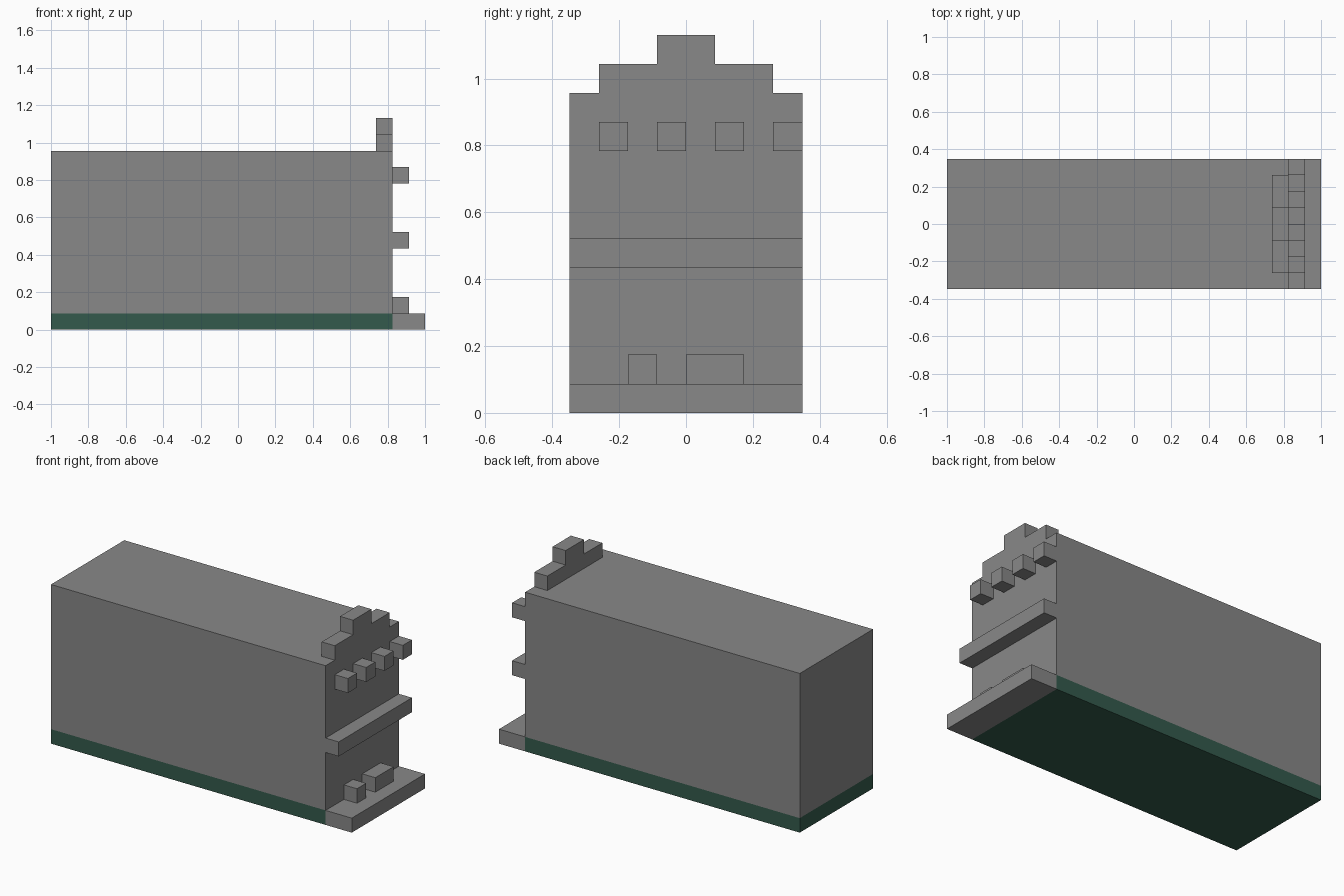
import bpy
import bmesh
from mathutils import Matrix, Vector

if "Cube" in bpy.data.objects:
    bpy.data.objects.remove(bpy.data.objects["Cube"], do_unlink=True)

U = 2 / 23                               # one building block
ORIGIN = Vector((-11.5, 0, 0))           # block grid starts at the rear end


def make_material(name, colour):
    mat = bpy.data.materials.new(name)
    mat.use_nodes = True
    mat.diffuse_color = (*colour, 1)
    mat.node_tree.nodes["Principled BSDF"].inputs["Base Color"].default_value = (*colour, 1)
    return mat


GREY = make_material("stone grey", (0.246, 0.246, 0.246))
GREEN = make_material("dark green", (0.034, 0.102, 0.072))


def box(name, x, y, z, mat=GREY):
    """Box from (low, high) spans measured in blocks."""
    low, high = (Vector(v) for v in zip(x, y, z))
    bm = bmesh.new()
    place = Matrix.Translation((low + high) / 2 + ORIGIN) @ Matrix.Diagonal((*(high - low), 1))
    bmesh.ops.create_cube(bm, size=1, matrix=Matrix.Scale(U, 4) @ place)
    mesh = bpy.data.meshes.new(name)
    bm.to_mesh(mesh)
    bm.free()
    mesh.materials.append(mat)
    obj = bpy.data.objects.new(name, mesh)
    bpy.context.scene.collection.objects.link(obj)
    return obj


WIDE = (-4, 4)
FACADE = (21, 22)                        # one block proud of the end wall

# Long hall on its coloured foundation
box("foundation", (0, 21), WIDE, (0, 1), GREEN)
box("hall", (0, 21), WIDE, (1, 11))

# Stepped gable above the end wall
for name, half, z in (("gable_lower", 3, 11), ("gable_upper", 1, 12)):
    box(name, (20, 21), (-half, half), (z, z + 1))

# Front step, ledge and row of corbels
box("front_step", (21, 23), WIDE, (0, 1))
box("ledge", FACADE, WIDE, (5, 6))
for i, y in enumerate(range(-3, 4, 2)):
    box(f"corbel_{i + 1}", FACADE, (y, y + 1), (9, 10))

# Blocks standing on the step
box("small_step_block", FACADE, (-2, -1), (1, 2))
box("wide_step_block", FACADE, (0, 2), (1, 2))
